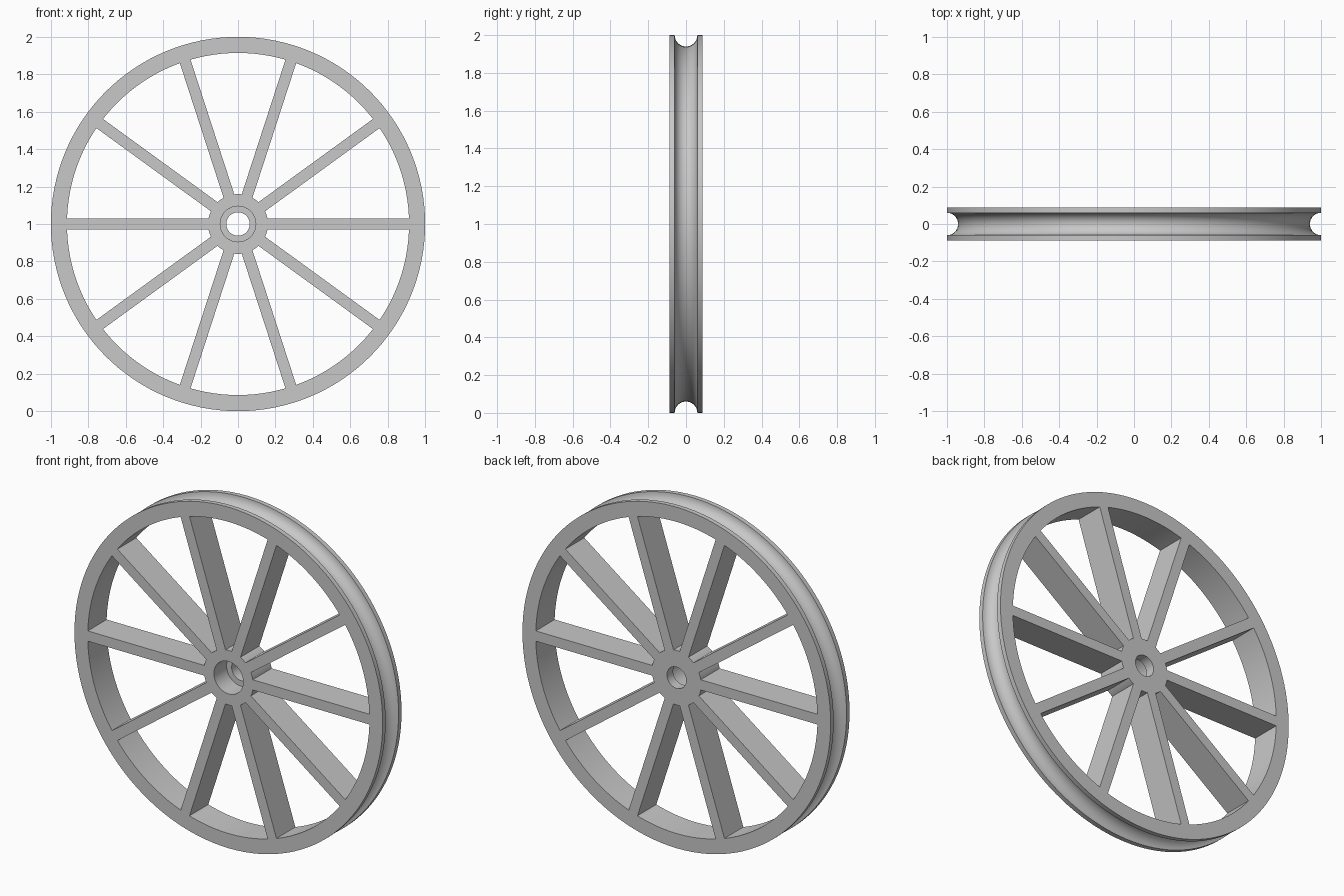
import bpy, bmesh, math
from mathutils import Matrix, Vector

cube = bpy.data.objects.get("Cube")
if cube:
    bpy.data.objects.remove(cube, do_unlink=True)

HALF = 0.0875                      # half the wheel's width
CENTRE = Vector((0, 0, 1))
SPOKES = 10

grey = bpy.data.materials.new("plain_grey")
grey.use_nodes = True
grey.diffuse_color = (0.58, 0.58, 0.58, 1)
grey.node_tree.nodes["Principled BSDF"].inputs["Base Color"].default_value = grey.diffuse_color


def finish(name, bm):
    """Turn a bmesh into a shaded object standing at the wheel centre."""
    bmesh.ops.recalc_face_normals(bm, faces=bm.faces)
    mesh = bpy.data.meshes.new(name)
    bm.to_mesh(mesh)
    bm.free()
    mesh.materials.append(grey)
    obj = bpy.data.objects.new(name, mesh)
    obj.location = CENTRE
    bpy.context.collection.objects.link(obj)
    bpy.ops.object.select_all(action='DESELECT')
    obj.select_set(True)
    bpy.context.view_layer.objects.active = obj
    bpy.ops.object.shade_smooth_by_angle(angle=math.radians(30))
    return obj


def lathe(name, profile, steps):
    """Revolve a closed (radius, y) profile around the axle."""
    bm = bmesh.new()
    verts = [bm.verts.new((r, y, 0)) for r, y in profile]
    edges = [bm.edges.new((v, verts[i - 1])) for i, v in enumerate(verts)]
    bmesh.ops.spin(bm, geom=verts + edges, cent=(0, 0, 0), axis=(0, 1, 0),
                   angle=math.tau, steps=steps, use_merge=True)
    bmesh.ops.remove_doubles(bm, verts=bm.verts, dist=1e-5)
    return finish(name, bm)


# Rim with a half-round rope groove
groove = 0.06
arc = [(1 - groove * math.sin(a), -groove * math.cos(a))
       for a in (math.pi * i / 16 for i in range(17))]
lathe("grooved_rim", [(0.914, -HALF), (1, -HALF), *arc, (1, HALF), (0.914, HALF)], 128)

# Hub with a through bore and a wider recess at the front
ledge = 0.03
lathe("hub", [(0.16, -HALF), (0.095, -HALF), (0.095, ledge),
              (0.0625, ledge), (0.0625, HALF), (0.16, HALF)], 80)

# Flat spokes, as deep as the rim
inner, outer, width = 0.155, 0.918, 0.06
bm = bmesh.new()
for i in range(SPOKES):
    turn = Matrix.Rotation(math.tau * i / SPOKES, 4, 'Y')
    shift = Matrix.Translation(((inner + outer) / 2, 0, 0))
    size = Matrix.Diagonal((outer - inner, 2 * HALF, width, 1))
    bmesh.ops.create_cube(bm, size=1, matrix=turn @ shift @ size)
finish("spokes", bm)
